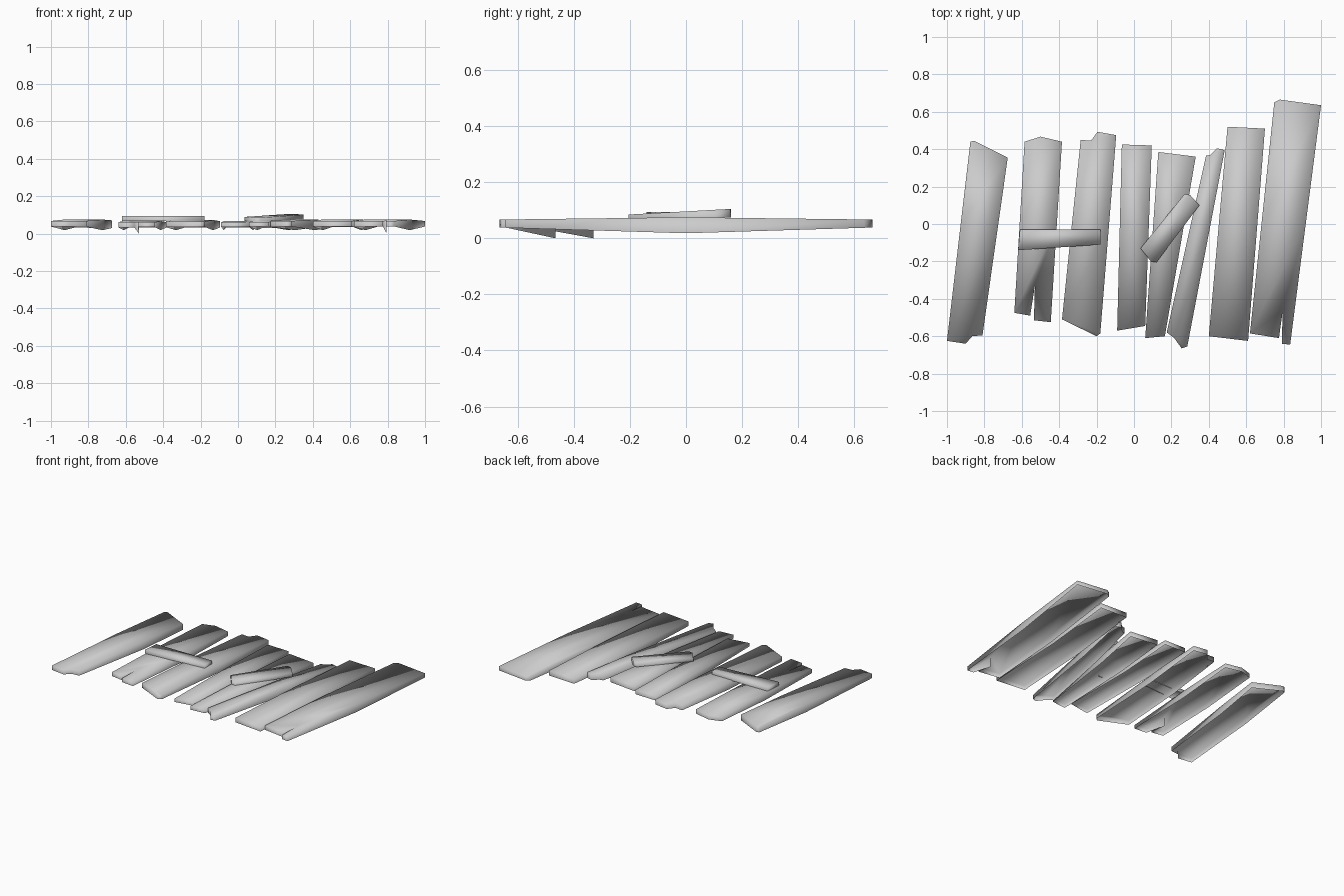
import bpy
import bmesh

cube = bpy.data.objects.get("Cube")
if cube:
    bpy.data.objects.remove(cube, do_unlink=True)

# Single weathered grey finish
grey = bpy.data.materials.new("weathered_grey")
grey.use_nodes = True
colour = (0.6, 0.6, 0.6, 1)
grey.diffuse_color = colour
grey.node_tree.nodes["Principled BSDF"].inputs["Base Color"].default_value = colour


def shell(name, outline, top, bottom, split=None):
    """Open-bottomed board: top face from an outline, walls dropped to bottom(x, y)."""
    bm = bmesh.new()
    cap = bm.faces.new([bm.verts.new((x, y, 0)) for x, y in outline])
    if cap.normal.z < 0 or cap.calc_area() and sum(
            a[0] * b[1] - b[0] * a[1]
            for a, b in zip(outline, outline[1:] + outline[:1])) < 0:
        cap.normal_flip()
    if split is not None:
        bmesh.ops.bisect_plane(bm, geom=bm.verts[:] + bm.edges[:] + bm.faces[:],
                               plane_co=(0, split, 0), plane_no=(0, 1, 0))
    upper = bm.verts[:]
    rim = [e for e in bm.edges if e.is_boundary]
    walls = bmesh.ops.extrude_edge_only(bm, edges=rim)["geom"]
    lower = [v for v in walls if isinstance(v, bmesh.types.BMVert)]
    for v in upper:
        v.co.z = top(v.co.x, v.co.y)
    for v in lower:
        v.co.z = bottom(v.co.x, v.co.y)
    bmesh.ops.recalc_face_normals(bm, faces=bm.faces[:])
    if max(bm.faces, key=lambda f: f.calc_area()).normal.z < 0:
        bmesh.ops.reverse_faces(bm, faces=bm.faces[:])
    for f in bm.faces:
        f.smooth = True
    mesh = bpy.data.meshes.new(name)
    bm.to_mesh(mesh)
    bm.free()
    mesh.materials.append(grey)
    board = bpy.data.objects.new(name, mesh)
    bpy.context.collection.objects.link(board)
    return board


def plank(name, outline, height=0.07, crack=None):
    """Floor plank with a sagging underside; the crack tip hangs down to the ground."""
    def underside(x, y):
        if crack and abs(x - crack[0]) + abs(y - crack[1]) < 0.001:
            return 0
        return 0.018 + 0.02 * abs(y) / 0.65
    shell(name, outline, lambda x, y: height - 0.008 * abs(y) / 0.65, underside, 0)


# Floor planks from right to left, each clockwise from its back corner
plank("plank_1", [(-.875, .44), (-.855, .445), (-.675, .355), (-.81, -.595),
                  (-.865, -.6), (-.9, -.64), (-1, -.625)], 0.075)
plank("plank_2", [(-.585, .44), (-.5, .467), (-.385, .44), (-.445, -.525), (-.535, -.515),
                  (-.53, -.33), (-.555, -.49), (-.64, -.475)], 0.067, (-.53, -.33))
plank("plank_3", [(-.285, .45), (-.23, .445), (-.195, .493), (-.095, .475),
                  (-.18, -.585), (-.2, -.6), (-.385, -.51)], 0.072)
plank("plank_4", [(-.065, .425), (.095, .42), (.06, -.545), (-.09, -.57)], 0.067)
plank("plank_5", [(.13, .385), (.33, .36), (.165, -.6), (.06, -.61)])
plank("plank_6", [(.385, .365), (.41, .37), (.445, .405), (.485, .395),
                  (.285, -.655), (.255, -.665), (.215, -.61), (.175, -.58)], 0.075)
plank("plank_7", [(.5, .52), (.7, .51), (.61, -.625), (.4, -.6)], 0.075)
plank("plank_8", [(.75, .65), (.78, .665), (1, .635), (.835, -.645), (.79, -.64),
                  (.795, -.465), (.775, -.61), (.62, -.585)], 0.075, (.795, -.465))

# Loose battens lying across the planks
shell("straight_batten", [(-.61, -.03), (-.18, -.03), (-.18, -.11), (-.62, -.14)],
      lambda x, y: 0.094, lambda x, y: 0.068)
shell("slanted_batten", [(.27, .16), (.3, .155), (.35, .1),
                         (.12, -.205), (.09, -.2), (.035, -.13)],
      lambda x, y: 0.096 + 0.055 * y, lambda x, y: 0.07 + 0.03 * y)
